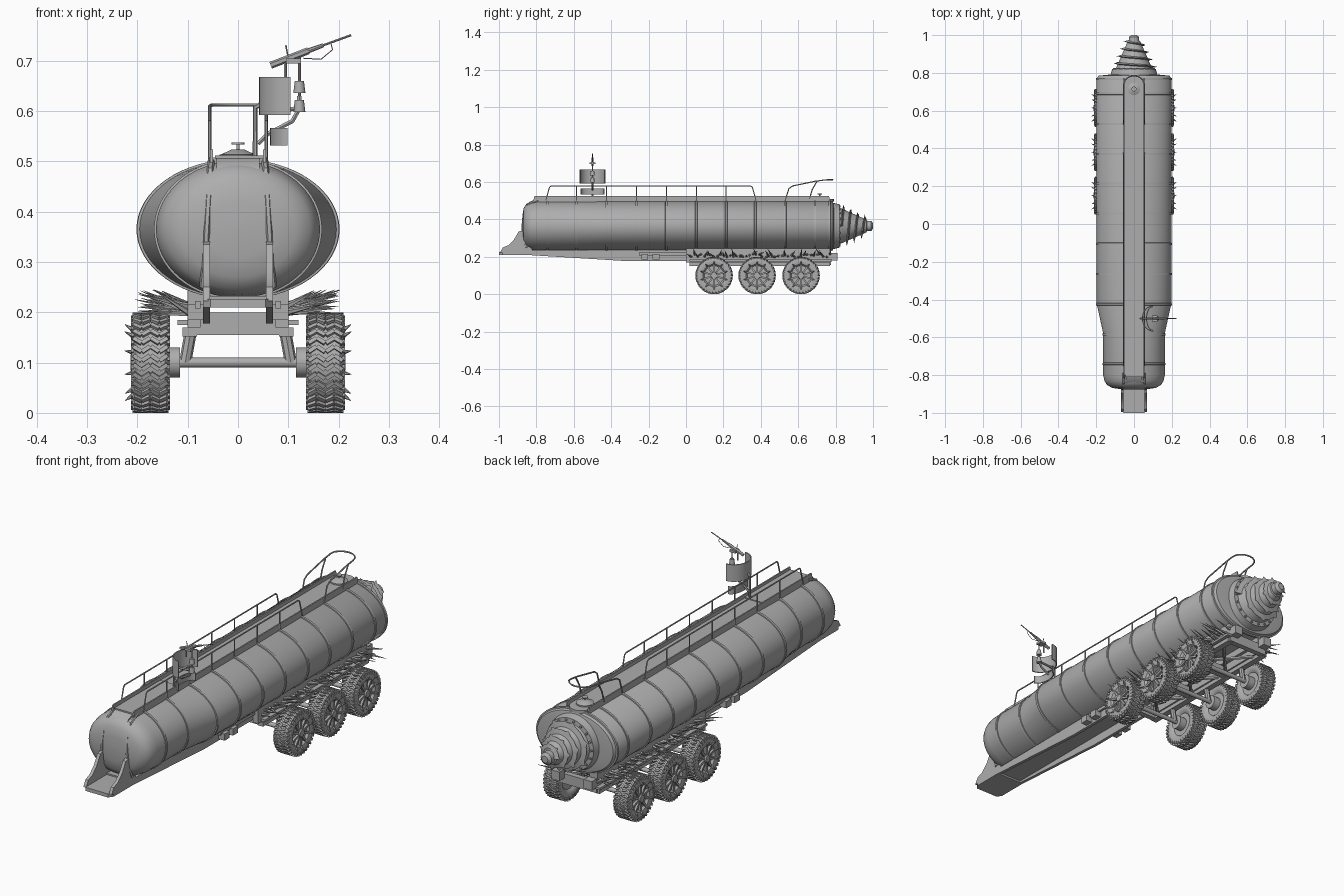
import bpy, bmesh, math, random
from math import sin, cos, pi, radians
from mathutils import Matrix, Vector

random.seed(4)
grey = bpy.data.materials.new("steel_grey")
grey.diffuse_color = (0.42, 0.42, 0.42, 1)
CZ = 0.365                                        # tank centre height


def smooth(ob):
    bpy.ops.object.select_all(action='DESELECT')
    ob.select_set(True)
    bpy.context.view_layer.objects.active = ob
    bpy.ops.object.shade_smooth_by_angle(angle=radians(35))


def make(name, bm):
    bmesh.ops.recalc_face_normals(bm, faces=bm.faces)
    me = bpy.data.meshes.new(name)
    bm.to_mesh(me)
    bm.free()
    me.materials.append(grey)
    ob = bpy.data.objects.new(name, me)
    bpy.context.collection.objects.link(ob)
    smooth(ob)
    return ob


def box(bm, x0, x1, y0, y1, z0, z1):
    m = Matrix.Translation(((x0 + x1) / 2, (y0 + y1) / 2, (z0 + z1) / 2))
    bmesh.ops.create_cube(bm, size=1, matrix=m @ Matrix.Diagonal((x1 - x0, y1 - y0, z1 - z0, 1)))


def cone(bm, p0, p1, r0, r1, seg=12):
    p0, p1 = Vector(p0), Vector(p1)
    d = p1 - p0
    m = Matrix.Translation((p0 + p1) / 2) @ d.to_track_quat('Z', 'Y').to_matrix().to_4x4()
    bmesh.ops.create_cone(bm, cap_ends=True, segments=seg, radius1=r0, radius2=r1, depth=d.length, matrix=m)


def prism(bm, poly, axis, lo, hi):
    def at(p, h):
        return (h, p[0], p[1]) if axis == 'x' else (p[0], h, p[1]) if axis == 'y' else (p[0], p[1], h)
    a = [bm.verts.new(at(p, lo)) for p in poly]
    b = [bm.verts.new(at(p, hi)) for p in poly]
    bm.faces.new(a)
    bm.faces.new(b)
    for i in range(len(a)):
        j = (i + 1) % len(a)
        bm.faces.new((a[i], a[j], b[j], b[i]))


def loft(bm, rings, axis='y', cz=0.0, seg=64):
    """Elliptical rings (position, half width, half height) joined and capped."""
    rows = []
    for p, a, b in rings:
        row = []
        for k in range(seg):
            u, v = a * cos(2 * pi * k / seg), b * sin(2 * pi * k / seg)
            row.append(bm.verts.new((u, p, v + cz) if axis == 'y' else (p, u, v + cz)))
        rows.append(row)
    for r, s in zip(rows, rows[1:]):
        for k in range(seg):
            j = (k + 1) % seg
            bm.faces.new((r[k], r[j], s[j], s[k]))
    bm.faces.new(rows[0])
    bm.faces.new(rows[-1])


def tube(name, paths, r):
    cu = bpy.data.curves.new(name, 'CURVE')
    cu.dimensions, cu.bevel_depth, cu.bevel_resolution, cu.use_fill_caps = '3D', r, 1, True
    for pts in paths:
        sp = cu.splines.new('POLY')
        sp.points.add(len(pts) - 1)
        for q, p in zip(sp.points, pts):
            q.co = (*p, 1)
    cu.materials.append(grey)
    ob = bpy.data.objects.new(name, cu)
    bpy.context.collection.objects.link(ob)
    bpy.ops.object.select_all(action='DESELECT')
    ob.select_set(True)
    bpy.context.view_layer.objects.active = ob
    bpy.ops.object.convert(target='MESH')
    smooth(bpy.context.object)


def half_w(y):
    return 0.163 + 0.035 * min(1, max(0, (y + 0.58) / 0.16))


# Tank with domed ends
HB = 0.136
front = [(-0.877, 0.03), (-0.875, 0.4), (-0.868, 0.7), (-0.852, 0.88), (-0.83, 0.96), (-0.8, 1)]
bm = bmesh.new()
loft(bm, [(y, 0.163 * s, HB * s) for y, s in front] + [(-0.58, 0.163, HB), (-0.42, 0.198, HB),
     (0.77, 0.198, HB), (0.785, 0.188, 0.13), (0.792, 0.12, 0.11)], cz=CZ)
make("tank", bm)
bm = bmesh.new()
for y in (-0.74, -0.585, -0.425, -0.265, -0.105, 0.055, 0.215, 0.37, 0.53, 0.69, 0.768):
    w = half_w(y)
    loft(bm, [(y - 0.006, w, HB), (y - 0.005, w + 0.004, HB + 0.004),
              (y + 0.005, w + 0.004, HB + 0.004), (y + 0.006, w, HB)], cz=CZ)
make("tank_bands", bm)

# Straps running down the front dome
tube("front_straps", [[(s * x, y, z) for x, y, z in ((0.053, -0.79, 0.503), (0.055, -0.84, 0.482),
     (0.058, -0.866, 0.43), (0.062, -0.874, 0.36), (0.066, -0.866, 0.29), (0.07, -0.85, 0.25))]
     for s in (1, -1)], 0.007)

# Rear drill: flange, core, bolts and toothed spiral blade
bm = bmesh.new()
loft(bm, [(0.775, 0.13, 0.127), (0.795, 0.122, 0.122), (0.82, 0.116, 0.116), (0.822, 0.097, 0.097),
          (0.965, 0.034, 0.034), (0.967, 0.028, 0.028), (0.99, 0.027, 0.027), (1.0, 0.015, 0.015)], cz=CZ, seg=40)
for k in range(18):
    c, s = 0.107 * cos(k * pi / 9), 0.107 * sin(k * pi / 9)
    cone(bm, (c, 0.815, CZ + s), (c, 0.827, CZ + s), 0.006, 0.005, 6)
make("drill_core", bm)
bm = bmesh.new()
N, prev = 144, None
for i in range(N + 1):
    t = i / N
    a, y, r = t * 7 * pi, 0.832 + 0.135 * t, 0.095 - 0.062 * t
    out = r + 0.017 - 0.004 * t + (0.011 if i % 6 == 0 else 0)
    row = [bm.verts.new((q * cos(a), y + d, CZ + q * sin(a))) for q, d in ((r - 0.006, -0.007), (out, 0), (r - 0.006, 0.007))]
    if prev:
        for k in range(3):
            j = (k + 1) % 3
            bm.faces.new((prev[k], prev[j], row[j], row[k]))
    else:
        bm.faces.new(row)
    prev = row
bm.faces.new(prev)
make("drill_blade", bm)

# Walkway on top with raised edges and rear hatch
bm = bmesh.new()
end = [(0.05 * cos(a * pi / 12), 0.74 + 0.05 * sin(a * pi / 12)) for a in range(13)]
prism(bm, [(-0.05, -0.8), (0.05, -0.8)] + end, 'z', 0.495, 0.508)
prism(bm, [(-0.8, 0.508), (-0.835, 0.495), (-0.85, 0.475), (-0.835, 0.47), (-0.8, 0.49)], 'x', -0.043, 0.043)
box(bm, -0.046, 0.05, -0.81, -0.485, 0.506, 0.512)
for s in (1, -1):
    x0, x1 = sorted((s * 0.05, s * 0.056))
    prism(bm, [(-0.82, 0.485), (-0.81, 0.524), (0.765, 0.524), (0.775, 0.485)], 'x', x0, x1)
make("walkway", bm)
bm = bmesh.new()
for z0, z1, r0, r1 in ((0.505, 0.514, 0.037, 0.037), (0.514, 0.524, 0.033, 0.012), (0.524, 0.536, 0.003, 0.003), (0.534, 0.538, 0.013, 0.013)):
    cone(bm, (0, 0.715, z0), (0, 0.715, z1), r0, r1, 24)
make("hatch", bm)

# Handrails along both sides and the rear hoop
rails, hoop = [], []
for s in (0.056, -0.056):
    rails.append([(s, -0.75, 0.5), (s, -0.73, 0.572), (s, -0.722, 0.579), (s, 0.345, 0.579), (s, 0.355, 0.572), (s, 0.375, 0.5)])
    rails += [[(s, y, 0.5), (s, y, 0.579)] for y in (-0.585, -0.425, -0.265, -0.105, 0.055, 0.215)]
    hoop.append([(s, 0.66, 0.51), (s, 0.675, 0.56), (s, 0.70, 0.603)])
tube("handrails", rails, 0.0032)
hoop.append([(-0.056, 0.53, 0.5), (-0.056, 0.55, 0.565), (-0.056, 0.57, 0.579), (-0.056, 0.69, 0.604), (-0.056, 0.735, 0.61)]
            + [(-0.056 * cos(k * pi / 8), 0.735 + 0.05 * sin(k * pi / 8), 0.612) for k in range(1, 8)]
            + [(0.056, 0.735, 0.61), (0.056, 0.69, 0.604), (0.056, 0.57, 0.579), (0.056, 0.55, 0.565), (0.056, 0.53, 0.5)])
tube("rear_hoop", hoop, 0.0035)

# Front neck and open channel frame
bm = bmesh.new()
prism(bm, [(-0.07, -0.84), (-0.07, -0.98), (-0.055, -1), (0.055, -1), (0.07, -0.98), (0.07, -0.84)], 'z', 0.21, 0.226)
box(bm, -0.06, 0.06, -0.85, 0.05, 0.218, 0.232)
for s in (1, -1):
    x0, x1 = sorted((s * 0.056, s * 0.07))
    prism(bm, [(-0.995, 0.222), (-0.98, 0.25), (-0.95, 0.262), (-0.92, 0.292), (-0.895, 0.335), (-0.86, 0.345), (-0.82, 0.23)], 'x', x0, x1)
    prism(bm, [(-0.98, 0.214), (-0.85, 0.21), (-0.33, 0.178), (0.05, 0.178), (0.05, 0.236), (-0.84, 0.236)], 'x', x0, x1)
    x0, x1 = sorted((s * 0.07, s * 0.1))
    for y in (-0.22, -0.16):
        box(bm, x0, x1, y - 0.018, y + 0.018, 0.185, 0.215)
    x0, x1 = sorted((s * 0.075, s * 0.085))
    box(bm, x0, x1, -0.25, 0.05, 0.208, 0.222)
make("front_neck_frame", bm)

# Rear bogie frame with cross members and braces
bm = bmesh.new()
for s in (1, -1):
    x0, x1 = sorted((s * 0.082, s * 0.11))
    box(bm, x0, x1, 0.02, 0.77, 0.152, 0.17)
    x0, x1 = sorted((s * 0.075, s * 0.1))
    box(bm, x0, x1, 0.0, 0.775, 0.17, 0.21)
    x0, x1 = sorted((s * 0.095, s * 0.12))
    box(bm, x0, x1, 0.02, 0.78, 0.175, 0.185)
    x0, x1 = sorted((s * 0.06, s * 0.1))
    box(bm, x0, x1, 0.0, 0.77, 0.205, 0.245)
    box(bm, x0, x1, 0.775, 0.81, 0.18, 0.22)
    for y in (0.15, 0.38, 0.615):
        cone(bm, (s * 0.095, y, 0.155), (s * 0.105, y, 0.1), 0.012, 0.012, 8)
        cone(bm, (s * 0.09, y - 0.1, 0.17), (0, y, 0.17), 0.008, 0.008, 6)
        cone(bm, (0, y, 0.17), (s * 0.09, y + 0.1, 0.17), 0.008, 0.008, 6)
for y in (0.02, 0.265, 0.5, 0.75):
    box(bm, -0.1, 0.1, y, y + 0.025, 0.155, 0.2)
for y in (0.15, 0.38, 0.615):
    cone(bm, (-0.12, y, 0.1), (0.12, y, 0.1), 0.01, 0.01, 16)
make("bogie_frame", bm)

# Spikes fanned out above the wheels
bm = bmesh.new()
for s in (1, -1):
    for i in range(44):
        y = 0.03 + i * 0.0172
        tip = (s * random.uniform(0.15, 0.205), y + random.uniform(-0.03, 0.03), random.uniform(0.195, 0.245))
        cone(bm, (s * 0.095, y, random.uniform(0.197, 0.215)), tip, 0.007, 0.0005, 5)
make("side_spikes", bm)

# Wheel: tyre, chevron tread, rim, hub and rim spikes
bm = bmesh.new()
loft(bm, [(-0.026, 0.052, 0.052), (-0.034, 0.06, 0.06), (-0.038, 0.076, 0.076), (-0.036, 0.087, 0.087), (-0.029, 0.094, 0.094),
          (0.029, 0.094, 0.094), (0.036, 0.087, 0.087), (0.038, 0.076, 0.076), (0.034, 0.06, 0.06), (0.024, 0.052, 0.052)], axis='x', seg=48)
for i in range(34):
    rot = Matrix.Rotation(2 * pi * i / 34, 4, 'X')
    for x, tw in ((-0.026, 0.6), (-0.009, -0.6), (0.009, 0.6), (0.026, -0.6)):
        bmesh.ops.create_cube(bm, size=1, matrix=rot @ Matrix.Translation((x, 0, 0.0955))
                              @ Matrix.Rotation(tw, 4, 'Z') @ Matrix.Diagonal((0.019, 0.008, 0.009, 1)))
    for x in (-0.0355, 0.0355):
        bmesh.ops.create_cube(bm, size=1, matrix=rot @ Matrix.Translation((x, 0, 0.087)) @ Matrix.Diagonal((0.006, 0.009, 0.014, 1)))
cone(bm, (-0.059, 0, 0), (-0.02, 0, 0), 0.03, 0.03, 24)
cone(bm, (0.02, 0, 0), (0.04, 0, 0), 0.02, 0.016, 16)
for i in range(10):
    rot = Matrix.Rotation(2 * pi * i / 10, 4, 'X')
    bmesh.ops.create_cube(bm, size=1, matrix=rot @ Matrix.Translation((0.028, 0, 0.036)) @ Matrix.Diagonal((0.012, 0.009, 0.046, 1)))
    cone(bm, rot @ Vector((0.03, 0, 0.062)), rot @ Vector((0.051, 0, 0.076)), 0.007, 0.0005, 6)
wheel = make("wheel", bm)
wheel.location = (0.174, 0.15, 0.1)
for s in (1, -1):
    for y in (0.15, 0.38, 0.615):
        if (s, y) != (1, 0.15):
            w = bpy.data.objects.new("wheel", wheel.data)
            bpy.context.collection.objects.link(w)
            w.location, w.rotation_euler = (s * 0.174, y, 0.1), (0, 0, 0 if s > 0 else pi)

# Gunner's tub, foot guard, support pipes and raised gun
def shell(bm, cx, a, b, z0, z1, th=0.005):
    ang = [pi / 2 + pi * k / 16 for k in range(17)]
    prism(bm, [(cx + a * cos(t), -0.5 + b * sin(t)) for t in ang]
          + [(cx + (a - th) * cos(t), -0.5 + (b - th) * sin(t)) for t in reversed(ang)], 'z', z0, z1)
bm = bmesh.new()
shell(bm, 0.104, 0.062, 0.07, 0.592, 0.668)
shell(bm, 0.098, 0.034, 0.064, 0.532, 0.566)
make("gunner_tub", bm)
tube("gun_supports", [[(0.034, -0.5, 0.48), (0.034, -0.5, 0.607), (0.045, -0.5, 0.613)],
     [(0.04, -0.5, 0.535), (0.06, -0.5, 0.555), (0.108, -0.5, 0.58), (0.122, -0.5, 0.605), (0.122, -0.5, 0.63)],
     [(0.045, -0.5, 0.6), (0.122, -0.5, 0.605)]], 0.005)
bm = bmesh.new()
for z in (0.61, 0.648):
    cone(bm, (0.122, -0.5, z - 0.012), (0.122, -0.5, z + 0.012), 0.012, 0.009, 12)
cone(bm, (0.122, -0.5, 0.6), (0.122, -0.5, 0.71), 0.003, 0.003, 8)
cone(bm, (0.094, -0.5, 0.66), (0.094, -0.5, 0.7), 0.003, 0.003, 8)
cone(bm, (0.065, -0.5, 0.691), (0.14, -0.5, 0.72), 0.007, 0.007, 6)
cone(bm, (0.14, -0.5, 0.72), (0.17, -0.5, 0.731), 0.005, 0.004, 8)
cone(bm, (0.17, -0.5, 0.731), (0.225, -0.5, 0.751), 0.0022, 0.0022, 8)
cone(bm, (0.1, -0.5, 0.705), (0.095, -0.5, 0.731), 0.0015, 0.0015, 6)
box(bm, 0.095, 0.125, -0.515, -0.485, 0.695, 0.705)
make("gun", bm)
tube("gun_handle", [[(0.13, -0.5, 0.705), (0.165, -0.5, 0.703), (0.188, -0.5, 0.722), (0.185, -0.5, 0.733)]], 0.0012)
